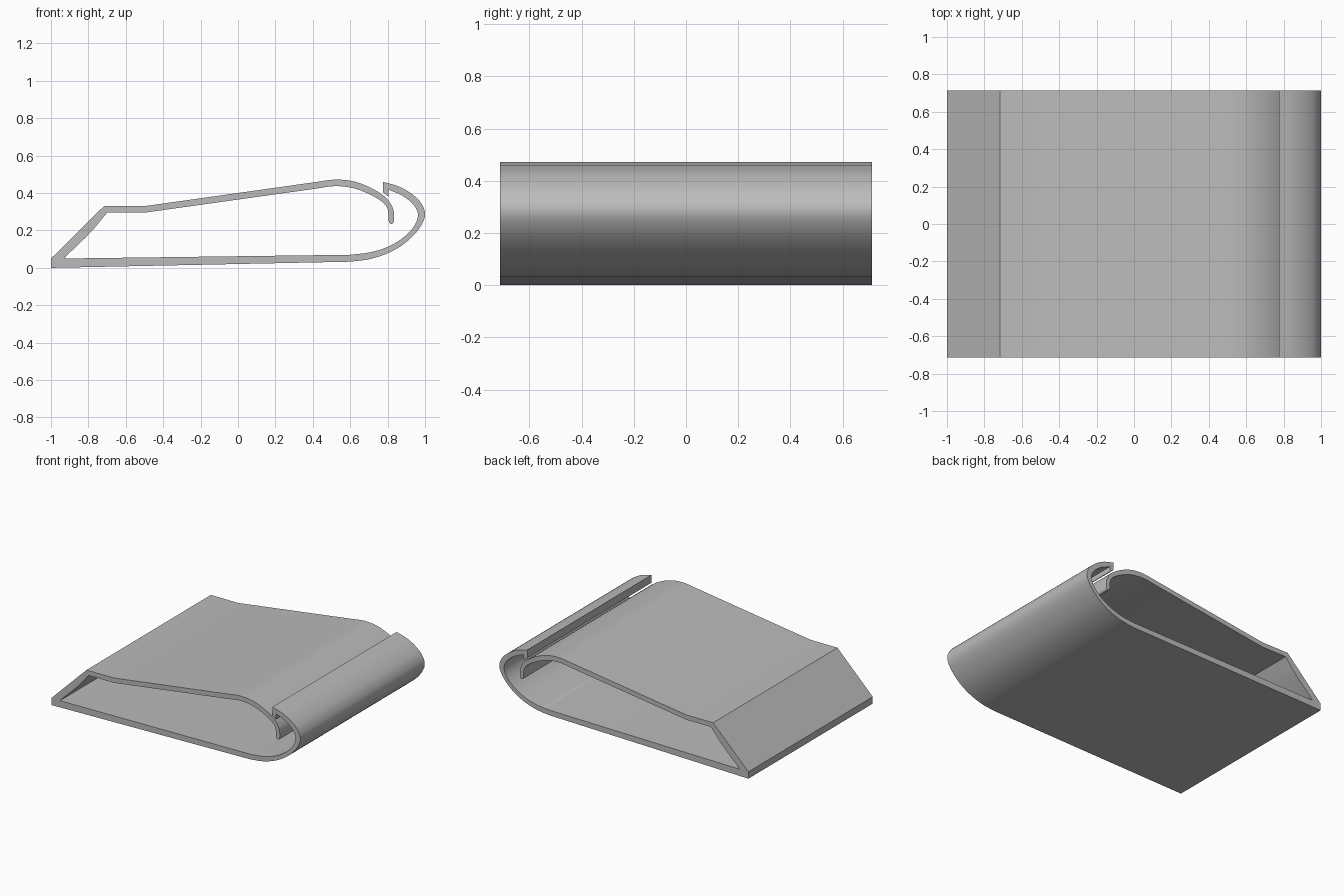
import bpy, bmesh, math
from mathutils import Vector

cube = bpy.data.objects.get("Cube")
if cube:
    bpy.data.objects.remove(cube)

HALF_WIDTH = 0.713

grey = bpy.data.materials.new("plain grey")
grey.use_nodes = True
colour = (0.5, 0.5, 0.5, 1)
grey.diffuse_color = colour
grey.node_tree.nodes["Principled BSDF"].inputs["Base Color"].default_value = colour


def smooth_run(points, steps=5):
    """Points on a rounded path through the given ones."""
    p = [Vector(q) for q in points]
    p = [2 * p[0] - p[1]] + p + [2 * p[-1] - p[-2]]
    run = []
    for a, b, c, d in zip(p, p[1:], p[2:], p[3:]):
        for i in range(steps):
            t = i / steps
            run.append(0.5 * (2 * b + (c - a) * t
                              + (2 * a - 5 * b + 4 * c - d) * t * t
                              + (3 * b - a - 3 * c + d) * t ** 3))
    return run + [p[-2]]


# Base and outside of the rounded nose
nose_outer = smooth_run([(0.6, 0.033), (0.7, 0.046), (0.8, 0.078), (0.89, 0.13),
                         (0.965, 0.205), (1, 0.28), (0.98, 0.345), (0.93, 0.395),
                         (0.86, 0.435), (0.775, 0.46)])
# Downward catch at the end of the lip
catch = [(0.775, 0.403), (0.805, 0.38)]
nose_inner = smooth_run([(0.805, 0.418), (0.88, 0.385), (0.94, 0.335), (0.962, 0.28),
                         (0.935, 0.213), (0.87, 0.152), (0.79, 0.108), (0.7, 0.082),
                         (0.6, 0.07)])
# Inside of the wedge-shaped tail
tail_inner = [(-0.93, 0.05)] + smooth_run([(-0.93, 0.052), (-0.79, 0.188), (-0.7, 0.295)])[1:]
# Shoulder and springy tongue, under side then upper side
tongue_inner = smooth_run([(0.42, 0.424), (0.52, 0.437), (0.62, 0.425), (0.71, 0.39),
                           (0.78, 0.345), (0.804, 0.3), (0.806, 0.25), (0.82, 0.235),
                           (0.834, 0.25), (0.831, 0.31), (0.805, 0.36), (0.775, 0.388),
                           (0.71, 0.428), (0.62, 0.462), (0.52, 0.472), (0.41, 0.458)])
tail_outer = [(-0.5, 0.33), (-0.717, 0.33), (-1, 0.05)]

outline = ([(-1, 0)] + nose_outer + catch + nose_inner + tail_inner
           + [(-0.5, 0.295)] + tongue_inner + tail_outer)

# Extrude the closed outline across the full width
bm = bmesh.new()
verts = [bm.verts.new((x, -HALF_WIDTH, z)) for x, z in outline]
side = bm.faces.new(verts)
extruded = bmesh.ops.extrude_face_region(bm, geom=[side], use_keep_orig=True)
moved = [g for g in extruded["geom"] if isinstance(g, bmesh.types.BMVert)]
bmesh.ops.translate(bm, verts=moved, vec=(0, 2 * HALF_WIDTH, 0))
bmesh.ops.recalc_face_normals(bm, faces=bm.faces)
caps = [f for f in bm.faces if len(f.verts) > 4]
bmesh.ops.triangulate(bm, faces=caps, ngon_method='EAR_CLIP')
mesh = bpy.data.meshes.new("clip_band")
bm.to_mesh(mesh)
bm.free()
mesh.materials.append(grey)

clip = bpy.data.objects.new("clip_band", mesh)
bpy.context.collection.objects.link(clip)
bpy.ops.object.select_all(action='DESELECT')
clip.select_set(True)
bpy.context.view_layer.objects.active = clip
bpy.ops.object.shade_smooth_by_angle(angle=math.radians(25))
